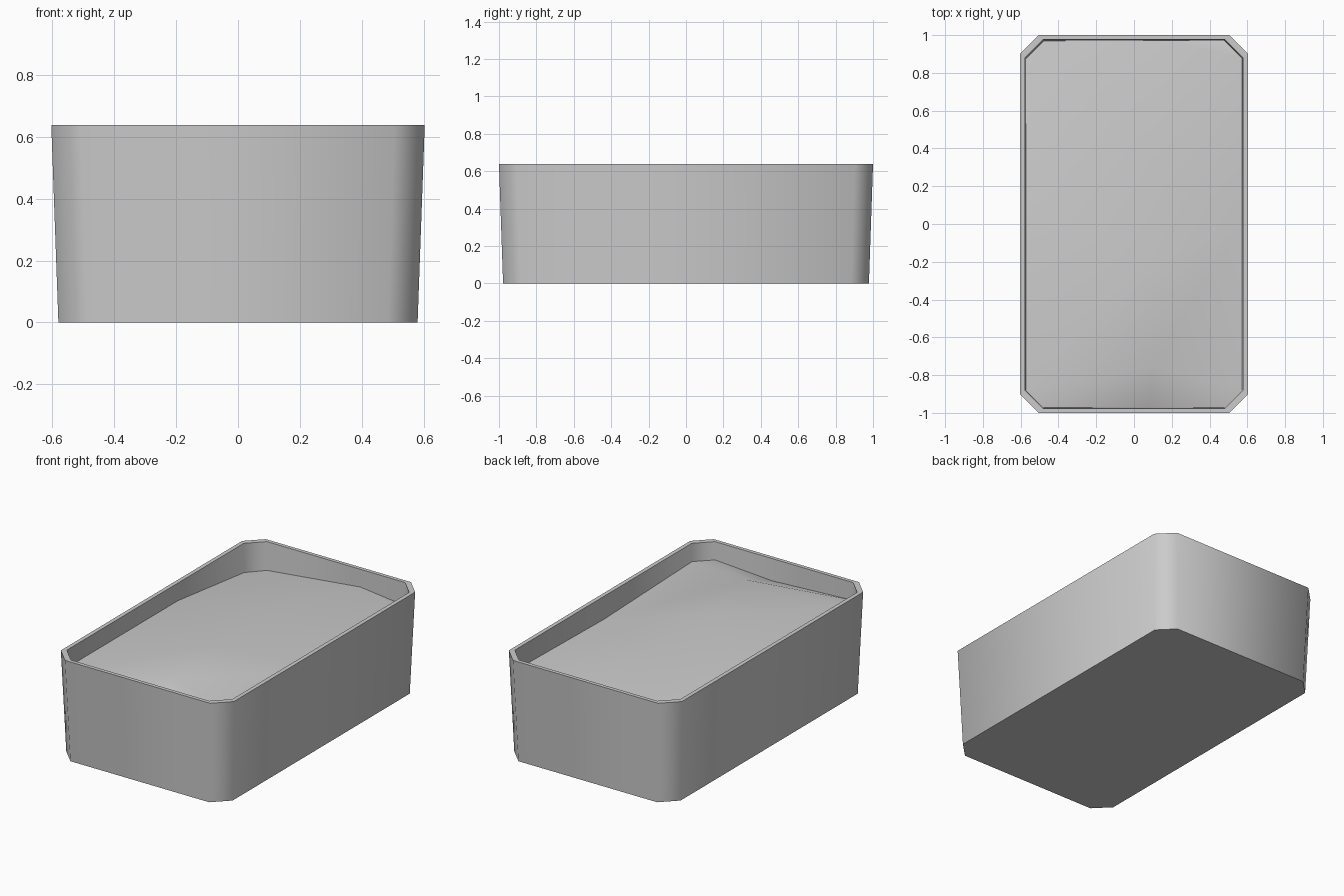
import bpy, bmesh, math
from mathutils import Vector
from mathutils.geometry import delaunay_2d_cdt

cube = bpy.data.objects.get("Cube")
if cube:
    bpy.data.objects.remove(cube, do_unlink=True)

grey = bpy.data.materials.new("plain grey")
grey.use_nodes = True
colour = (0.6, 0.6, 0.6, 1)
grey.diffuse_color = colour
grey.node_tree.nodes["Principled BSDF"].inputs["Base Color"].default_value = colour


def octagon(hx, hy, cut):
    """Outline of a rectangle with chamfered corners."""
    corners = []
    for sx, sy in ((1, 1), (-1, 1), (-1, -1), (1, -1)):
        pair = [(sx * hx, sy * (hy - cut)), (sx * (hx - cut), sy * hy)]
        corners += pair if sx * sy > 0 else pair[::-1]
    return corners


def finish(bm, name):
    mesh = bpy.data.meshes.new(name)
    bm.to_mesh(mesh)
    bm.free()
    mesh.materials.append(grey)
    obj = bpy.data.objects.new(name, mesh)
    bpy.context.collection.objects.link(obj)
    bpy.ops.object.select_all(action="DESELECT")
    obj.select_set(True)
    bpy.context.view_layer.objects.active = obj
    bpy.ops.object.shade_smooth_by_angle(angle=math.radians(60))


# Tapered tub: underside, outside wall, flat rim and inside wall
bm = bmesh.new()
levels = [(0.58, 0.978, 0.096, 0), (0.603, 1, 0.097, 0.638),
          (0.577, 0.976, 0.095, 0.638), (0.57, 0.969, 0.094, 0.44)]
rings = [[bm.verts.new((x, y, z)) for x, y in octagon(hx, hy, cut)]
         for hx, hy, cut, z in levels]
for low, high in zip(rings, rings[1:]):
    for i in range(8):
        j = (i + 1) % 8
        bm.faces.new((low[i], low[j], high[j], high[i]))
bm.faces.new(rings[0][::-1])
finish(bm, "tub")

# Mounded filling: broad facets, heaped along the middle and low at one back corner
corner_heights = (0.512, 0.495, 0.46, 0.457, 0.53, 0.527, 0.525, 0.525)
spots = [(x, y, z) for (x, y), z in zip(octagon(0.573, 0.973, 0.094), corner_heights)]
spots += [(-0.573, 0.22, 0.53), (0.573, 0, 0.497), (0.17, 0.973, 0.528), (0.08, -0.973, 0.5),
          (0.1, -0.75, 0.585), (0.02, -0.25, 0.585), (0, 0.4, 0.565)]
flat, _, faces, source, _, _ = delaunay_2d_cdt(
    [Vector(s[:2]) for s in spots], [], [], 0, 0.0001)
bm = bmesh.new()
verts = [bm.verts.new((p.x, p.y, spots[ids[0]][2])) for p, ids in zip(flat, source)]
for face in faces:
    bm.faces.new([verts[i] for i in face])
bm.normal_update()
finish(bm, "filling")
